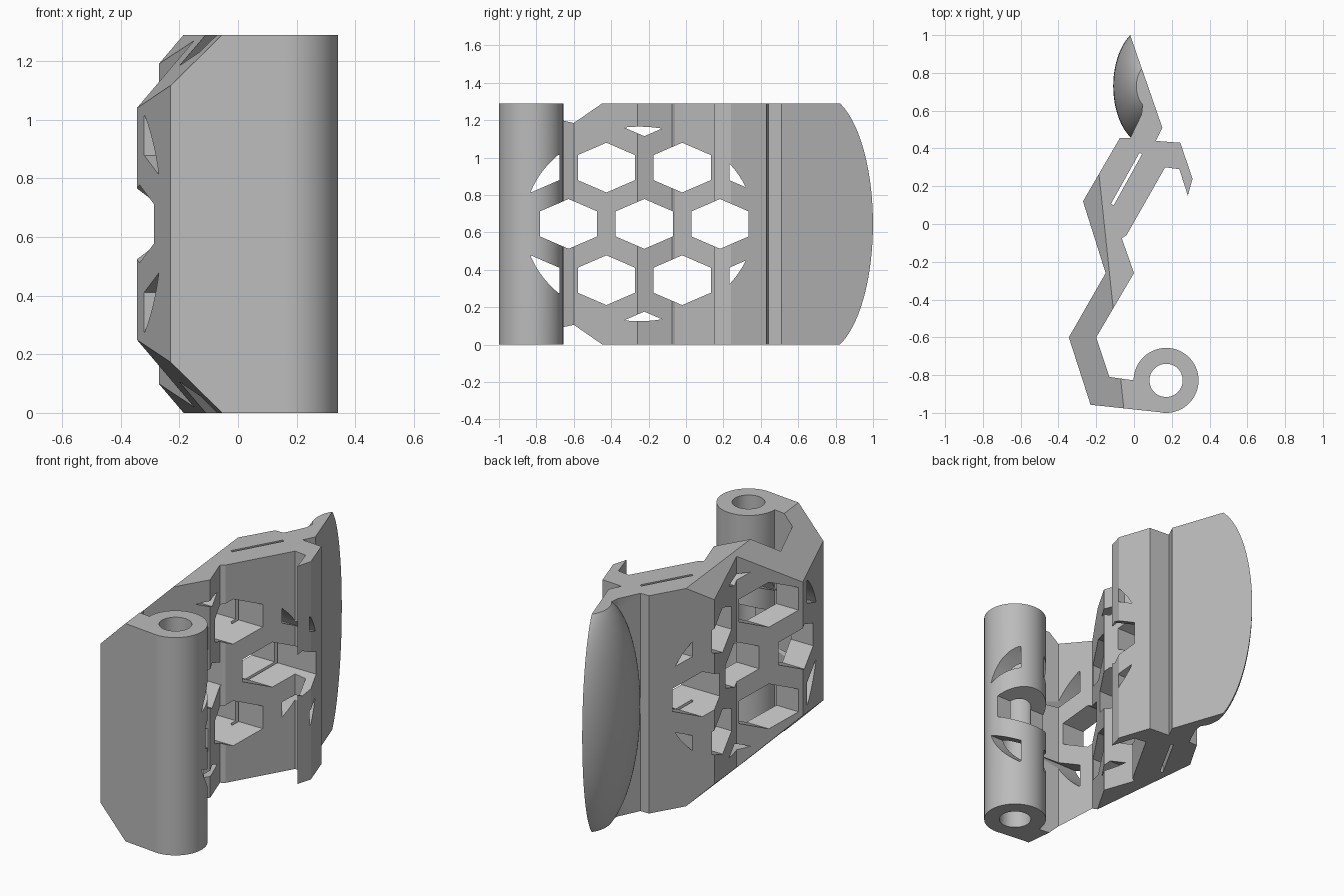
import bpy, bmesh, math
from mathutils import Matrix, Vector

HEIGHT = 1.29
MID = HEIGHT / 2

if "Cube" in bpy.data.objects:
    bpy.data.objects.remove(bpy.data.objects["Cube"], do_unlink=True)

grey = bpy.data.materials.new("plain_grey")
grey.use_nodes = True
colour = (0.5, 0.5, 0.5, 1)
grey.diffuse_color = colour
grey.node_tree.nodes["Principled BSDF"].inputs["Base Color"].default_value = colour


def add_object(name, bm):
    bmesh.ops.recalc_face_normals(bm, faces=bm.faces)
    mesh = bpy.data.meshes.new(name)
    bm.to_mesh(mesh)
    bm.free()
    obj = bpy.data.objects.new(name, mesh)
    bpy.context.collection.objects.link(obj)
    mesh.materials.append(grey)
    return obj


def extrude(bm, corners, direction):
    """Solid made by pushing a flat outline along a direction."""
    face = bm.faces.new([bm.verts.new(c) for c in corners])
    pushed = bmesh.ops.extrude_face_region(bm, geom=[face], use_keep_orig=True)
    verts = [v for v in pushed["geom"] if isinstance(v, bmesh.types.BMVert)]
    bmesh.ops.translate(bm, verts=verts, vec=direction)


def upright(name, outline, low=0, high=HEIGHT):
    bm = bmesh.new()
    extrude(bm, [(x, y, low) for x, y in outline], (0, 0, high - low))
    return add_object(name, bm)


def ring(cx, cy, rx, ry, count):
    return [(cx + rx * math.cos(math.tau * i / count),
             cy + ry * math.sin(math.tau * i / count)) for i in range(count)]


def combine(target, tool, operation):
    """Apply a boolean and remove the tool."""
    mod = target.modifiers.new(operation, "BOOLEAN")
    mod.operation, mod.object, mod.solver = operation, tool, "EXACT"
    bpy.context.view_layer.objects.active = target
    bpy.ops.object.modifier_apply(modifier=mod.name)
    bpy.data.objects.remove(tool, do_unlink=True)


# Zigzag plate with the hook on its side and the backing of the pad
body = upright("clip_body", [
    (-0.23, -0.957), (0.152, -0.998), (0.17, -0.828), (0, -0.828),
    (-0.13, -0.81), (-0.2, -0.6), (0, -0.26), (-0.065, -0.075),
    (-0.04, -0.06), (0.165, 0.3), (0.24, 0.29), (0.285, 0.15),
    (0.31, 0.24), (0.245, 0.43), (0.115, 0.44), (0.15, 0.51),
    (0.06, 0.77), (0.04, 0.58), (-0.02, 0.455), (-0.075, 0.455),
    (-0.27, 0.12), (-0.15, -0.26), (-0.345, -0.6)])

# Hinge tube
combine(body, upright("tube", ring(0.17, -0.828, 0.172, 0.172, 72)), "UNION")
combine(body, upright("bore", ring(0.17, -0.828, 0.088, 0.088, 48), -0.1, HEIGHT + 0.1),
        "DIFFERENCE")

# Thin slot through the middle panel
combine(body, upright("slot", [(-0.122, 0.107), (-0.108, 0.098), (0.042, 0.368),
                               (0.03, 0.378)], -0.1, HEIGHT + 0.1), "DIFFERENCE")

# Sloped corners, top and bottom, along the outer side
for side in (1, -1):
    bm = bmesh.new()
    profile = [(0.02, MID + 0.02), (-0.6, MID - 0.6), (-0.6, MID + 0.02)]
    extrude(bm, [(x, -1.5, MID + side * z) for x, z in profile], (0, 2.5, 0))
    turn = Matrix.Translation((-0.1575, 0, 0)) @ Matrix.Rotation(math.atan(0.106), 4, "Z")
    bm.transform(turn)
    combine(body, add_object("corner_cutter", bm), "DIFFERENCE")

# Honeycomb of openings, limited to an oval field
bm = bmesh.new()
hexagon = [(0, 0.133), (0.153, 0.067), (0.153, -0.067),
           (0, -0.133), (-0.153, -0.067), (-0.153, 0.067)]
for row in range(-2, 3):
    for col in range(-2, 3):
        cy = -0.223 + 0.405 * (col + 0.5 * (row % 2))
        cz = MID + 0.301 * row
        extrude(bm, [(-1, cy + y, cz + z) for y, z in hexagon], (2, 0, 0))
holes = add_object("honeycomb_cutter", bm)
bm = bmesh.new()
extrude(bm, [(-0.9, y, z) for y, z in ring(-0.25, MID, 0.615, 0.52, 96)], (1.8, 0, 0))
combine(holes, add_object("oval_field", bm), "INTERSECT")
combine(body, holes, "DIFFERENCE")

# Domed pad: an ellipsoid trimmed flat at the back, top and bottom
bm = bmesh.new()
bmesh.ops.create_uvsphere(bm, u_segments=96, v_segments=64, radius=1)
bm.transform(Matrix.Translation((0.08, 0.73, MID)) @ Matrix.Diagonal((0.19, 0.317, 0.69, 1)))
trims = [((0.15, 0.51, 0), (0.49, 0.17, 0)), ((0.15, 0.51, 0), (0.07, -0.035, 0)),
         ((0, 0, HEIGHT), (0, 0, 1)), ((0, 0, 0), (0, 0, -1))]
for point, normal in trims:
    cut = bmesh.ops.bisect_plane(bm, geom=bm.verts[:] + bm.edges[:] + bm.faces[:],
                                 plane_co=point, plane_no=Vector(normal).normalized(),
                                 clear_outer=True)
    edges = [e for e in cut["geom_cut"] if isinstance(e, bmesh.types.BMEdge)]
    bmesh.ops.edgeloop_fill(bm, edges=edges)
combine(body, add_object("domed_pad", bm), "UNION")

# Smooth curves, keep the edges crisp
bpy.ops.object.select_all(action="DESELECT")
body.select_set(True)
bpy.context.view_layer.objects.active = body
bpy.ops.object.shade_smooth_by_angle(angle=math.radians(20))
